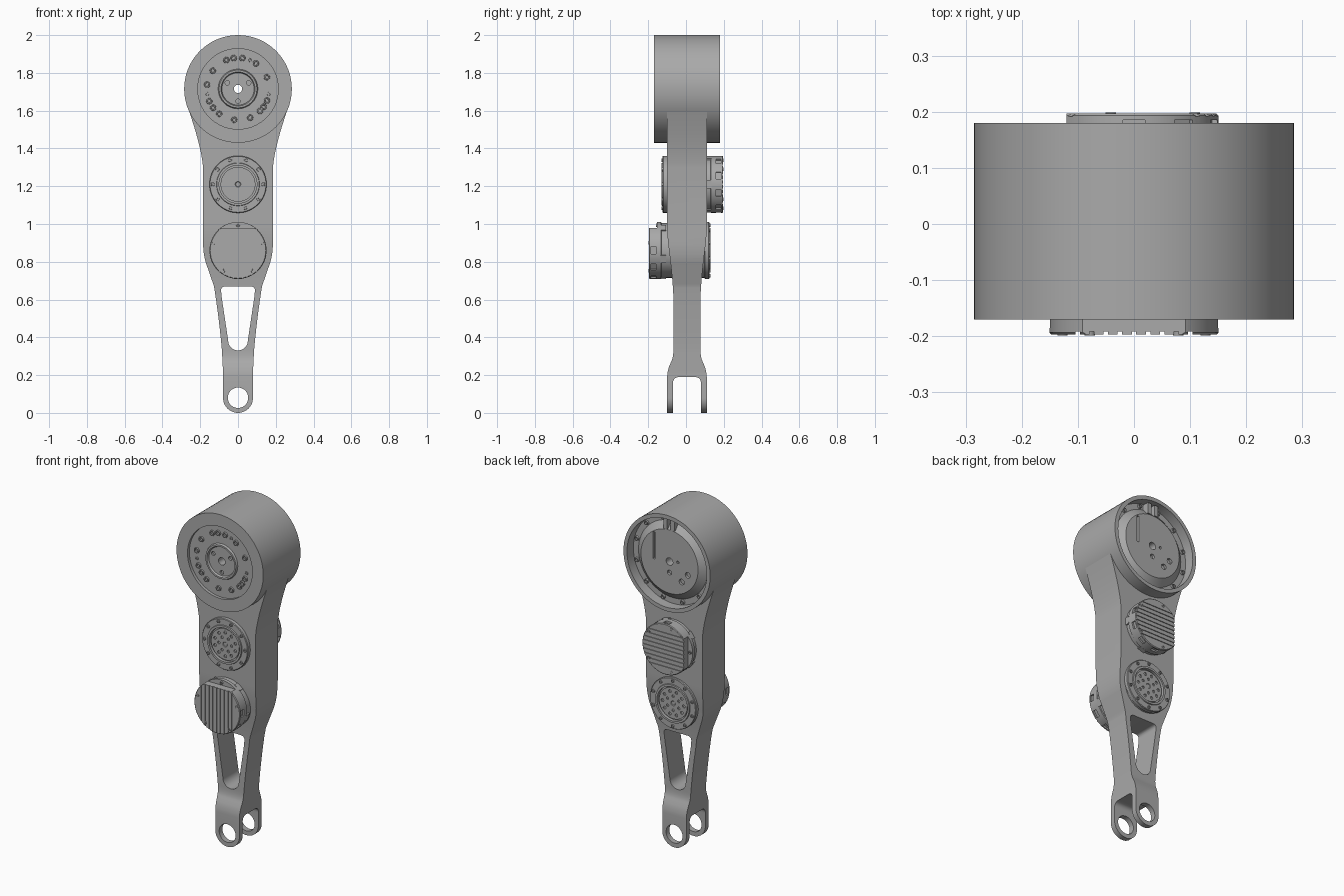
import bpy, bmesh
from math import sin, cos, radians, pi
from mathutils import Matrix, Vector

if "Cube" in bpy.data.objects:
    bpy.data.objects.remove(bpy.data.objects["Cube"])

grey = bpy.data.materials.new("machined grey")
grey.use_nodes = True
grey.diffuse_color = (0.4, 0.4, 0.4, 1)
grey.node_tree.nodes["Principled BSDF"].inputs["Base Color"].default_value = (0.4, 0.4, 0.4, 1)

MID = 0.005      # middle plane of arm and drum along y
DRUM_Z = 1.715


def finish(name, bm, matrix=Matrix()):
    bmesh.ops.remove_doubles(bm, verts=bm.verts, dist=1e-5)
    bmesh.ops.recalc_face_normals(bm, faces=bm.faces)
    bm.transform(matrix)
    mesh = bpy.data.meshes.new(name)
    bm.to_mesh(mesh)
    bm.free()
    mesh.materials.append(grey)
    ob = bpy.data.objects.new(name, mesh)
    bpy.context.collection.objects.link(ob)
    return ob


def lathe(name, profile, matrix, steps=64, closed=False):
    """Spin (radius, y) points about the y axis."""
    bm = bmesh.new()
    vs = [bm.verts.new((r, y, 0)) for r, y in profile]
    es = [bm.edges.new(p) for p in zip(vs, vs[1:])]
    if closed:
        es.append(bm.edges.new((vs[-1], vs[0])))
    bmesh.ops.spin(bm, geom=vs + es, axis=(0, 1, 0), cent=(0, 0, 0),
                   angle=2 * pi, steps=steps)
    return finish(name, bm, matrix)


def prism(name, pts, along, lo, hi, matrix=Matrix()):
    """Extrude an outline of (x, z) along y, or of (y, z) along x."""
    bm = bmesh.new()
    place = (lambda a, b: (a, lo, b)) if along == "y" else (lambda a, b: (lo, a, b))
    face = bm.faces.new([bm.verts.new(place(*p)) for p in pts])
    new = bmesh.ops.extrude_face_region(bm, geom=[face], use_keep_orig=True)["geom"]
    step = Vector((0, hi - lo, 0) if along == "y" else (hi - lo, 0, 0))
    bmesh.ops.translate(bm, verts=[g for g in new if isinstance(g, bmesh.types.BMVert)], vec=step)
    return finish(name, bm, matrix)


def box(x0, x1, y0, y1, z0, z1, matrix=Matrix()):
    return prism("cutter", [(x0, z0), (x1, z0), (x1, z1), (x0, z1)], "y", y0, y1, matrix)


def rod(x, z, r, y0, y1, matrix=Matrix(), steps=12):
    return lathe("cutter", [(0, y0), (r, y0), (r, y1), (0, y1)],
                 matrix @ Matrix.Translation((x, 0, z)), steps)


def boolean(ob, other, operation):
    mod = ob.modifiers.new("cut", "BOOLEAN")
    mod.object, mod.operation, mod.solver = other, operation, "EXACT"
    with bpy.context.temp_override(object=ob, active_object=ob):
        bpy.ops.object.modifier_apply(modifier=mod.name)
    bpy.data.objects.remove(other)


def join(parts):
    with bpy.context.temp_override(active_object=parts[0], object=parts[0],
                                   selected_editable_objects=parts, selected_objects=parts):
        bpy.ops.object.join()
    return parts[0]


def cut(ob, cutters):
    boolean(ob, join(cutters), "DIFFERENCE")


def bez(a, b, c, n=8):
    a, b, c = Vector(a), Vector(b), Vector(c)
    return [tuple(a * (1 - t) ** 2 + b * 2 * t * (1 - t) + c * t * t)
            for t in (i / n for i in range(n + 1))]


def arc(z, r, n=12):
    """Quarter circle from just off the lowest point to the right."""
    return [(r * sin(pi / 2 * i / n), z - r * cos(pi / 2 * i / n)) for i in range(1, n + 1)]


def symmetric(half, mid=0.0):
    return [(mid + a, b) for a, b in half] + [(mid - a, b) for a, b in reversed(half)]


def polar(r, deg):
    return r * cos(radians(deg)), r * sin(radians(deg))


def screw(name, x, z, r, y, top, matrix):
    """Socket-head screw rising from y to top."""
    deep = y + (top - y) * 0.2
    return lathe(name, [(0, deep), (r * .5, deep), (r * .55, top), (r * .9, top), (r, y), (0, y)],
                 matrix @ Matrix.Translation((x, 0, z)), 12, True)


# Arm: front outline crossed with side outline
front = symmetric(arc(.079, .079) + [(.079, .21)] + bez((.085, .33), (.1, .5), (.127, .67))
                  + bez((.165, .78), (.184, .83), (.185, .9))
                  + bez((.185, 1.3), (.195, 1.42), (.274, 1.64)))
side = symmetric([(.105, -.01)] + bez((.105, .19), (.103, .23), (.088, .26), 5)
                 + bez((.084, .27), (.072, .29), (.072, .33), 5)
                 + bez((.072, .62), (.075, .7), (.09, .82))
                 + bez((.092, .84), (.105, .93), (.105, 1.0)) + [(.105, 1.65)], MID)
arm = prism("arm", front, "y", -.3, .3)
boolean(arm, prism("cutter", side, "x", -.4, .4), "INTERSECT")
window = symmetric(arc(.383, .052) + [(.086, .61)] + bez((.089, .64), (.094, .67), (.065, .67)))
cut(arm, [prism("cutter", window, "y", -.3, .3)])
fork_gap = symmetric([(.074, -.05)] + bez((.074, .155), (.074, .19), (.04, .19)), MID)
cut(arm, [prism("cutter", fork_gap, "x", -.3, .3)])
cut(arm, [rod(0, .08, .054, -.3, .3, steps=40)])

# Shoulder drum with recessed faces and a through bore
hub = Matrix.Translation((0, 0, DRUM_Z))
drum = lathe("shoulder_drum", [
    (.022, -.152), (.085, -.152), (.09, -.163), (.1, -.163), (.105, -.152), (.213, -.152),
    (.213, -.17), (.285, -.17), (.285, .18), (.262, .18), (.262, .12), (.228, .12),
    (.188, .155), (.022, .155)], hub, 72, True)
holes = [rod(*polar(.065, a), .012, -.17, -.14, hub) for a in (30, 150, 270)]
holes += [rod(x, z, r, .14, .17, hub) for x, z, r in
          ((-.055, .01, .008), (0, -.065, .014), (-.08, -.1, .017), (-.12, -.05, .017))]
holes.append(box(.095, .11, .14, .17, -.01, .15, hub))
cut(drum, holes)

# Drum screws, front and back
bolts = []
for a in (112, 98, 82, 55, 144, 172, 22, -22, -35, -45, -67, -97, -127, -143, -157):
    bolts.append(screw("drum_screw", *polar(.165, a), .017, -.15, -.16, hub))
for a in (68, -9, -171):
    bolts.append(screw("drum_pin", *polar(.165, a), .01, -.15, -.157, hub))
for i in range(12):
    bolts.append(screw("drum_screw", *polar(.245, 15 + 30 * i), .014, .119, .13, hub))
join(bolts).name = "drum_screws"
for x in (-.035, .012):
    box(x, x + .025, .115, .16, .19, .255, hub).name = "cable_socket"


def actuator(name, matrix):
    """Output flange towards local -y, finned motor cap towards local +y."""
    body = lathe(name + "_body", [
        (0, -.118), (.012, -.118), (.015, -.121), (.092, -.121), (.092, -.112), (.1, -.112),
        (.1, -.13), (.112, -.13), (.114, -.124), (.148, -.124), (.151, -.12), (.151, -.1),
        (.145, -.098), (.145, .13), (.151, .132), (.151, .152), (0, .152)], matrix)
    cap = lathe(name + "_cap", [(0, .15), (.151, .15), (.151, .193), (.147, .197), (0, .197)], matrix)
    angles = [90 + 72 * i for i in range(5)]
    # Output bolt holes
    cut(body, [rod(*polar(.07, 36 * i), .009, -.14, -.114, matrix) for i in range(10)]
        + [rod(*polar(.042, 60 * i + 30), .008, -.14, -.114, matrix) for i in range(6)])
    # Flat on the cap, cooling grooves and side slots
    cut(cap, [box(-.2, .2, .153, .25, .12, .2, matrix)])
    cut(cap, [box(x - .004, x + .004, .192, .25, -.2, .2, matrix)
              for x in (-.1, -.075, -.05, -.025, 0, .025, .05, .075, .1)])
    cut(cap, [box(.14, .2, .16, .185, -.02, .02, matrix @ Matrix.Rotation(radians(a), 4, "Y"))
              for a in (0, 36, 72, 108, 144, 180)])
    # Perimeter screws and clamp lugs
    parts = [screw(name + "_screw", *polar(.134, 36 * i + 18), .01, -.123, -.13, matrix)
             for i in range(10)]
    parts += [screw(name + "_screw", *polar(.134, a), .01, .151 if a == 90 else .19,
                    .16 if a == 90 else .199, matrix) for a in angles]
    parts += [box(.13, .151, .105, .135, -.022, .022, matrix @ Matrix.Rotation(radians(a), 4, "Y"))
              for a in angles]
    join(parts).name = name + "_fasteners"


actuator("upper_actuator", Matrix.Translation((0, 0, 1.21)) @ Matrix.Rotation(-pi / 2, 4, "Y"))
actuator("lower_actuator", Matrix.Translation((0, 0, .86)) @ Matrix.Rotation(pi, 4, "Z"))

# Smooth the round surfaces, keep machined edges crisp
for ob in list(bpy.context.collection.objects):
    if ob.type == "MESH":
        bpy.ops.object.select_all(action="DESELECT")
        ob.select_set(True)
        bpy.context.view_layer.objects.active = ob
        bpy.ops.object.shade_smooth_by_angle(angle=radians(30))
